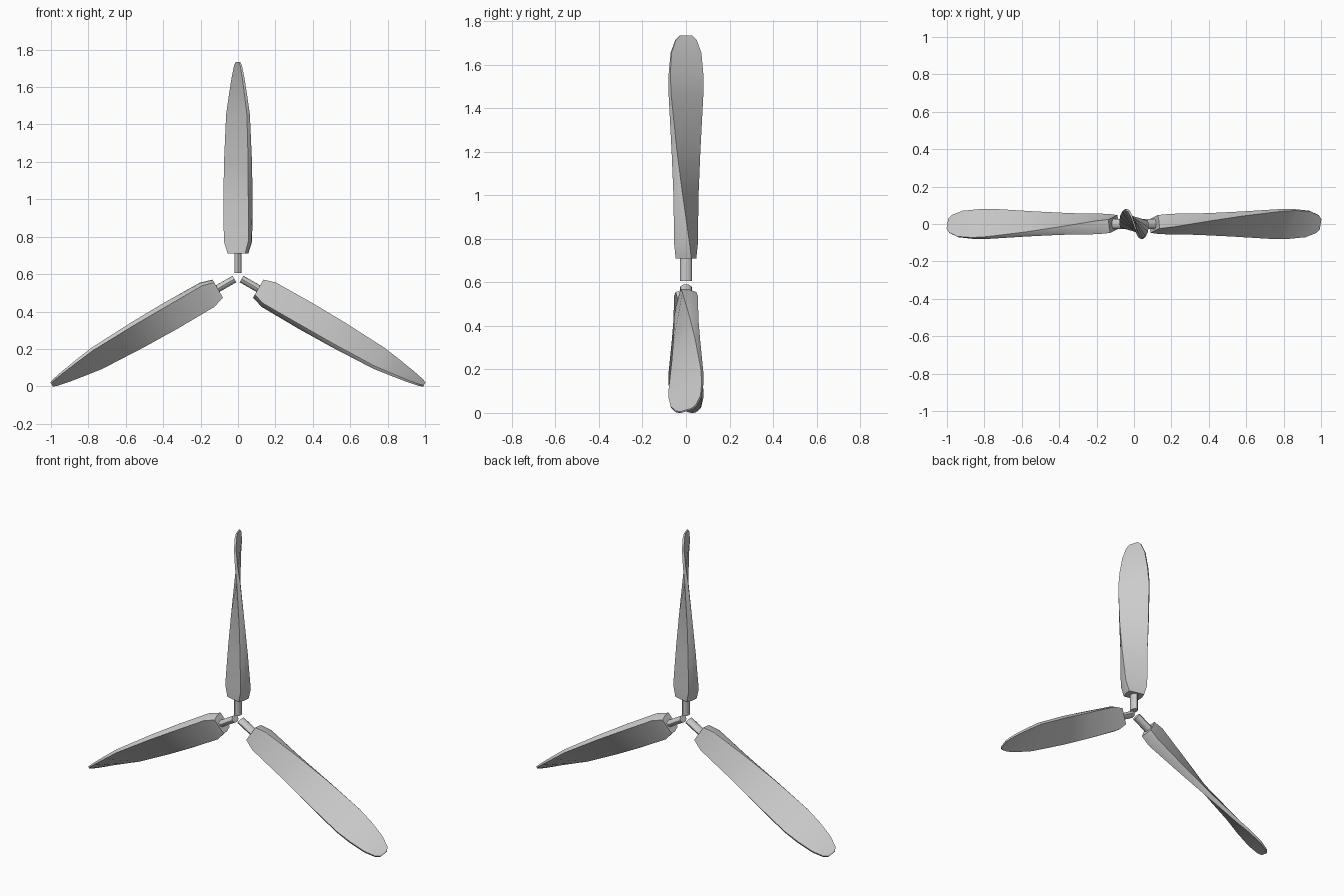
import bpy, bmesh
from math import radians, sin, cos, pi

if "Cube" in bpy.data.objects:
    bpy.data.objects.remove(bpy.data.objects["Cube"])

HUB_Z = 0.585

# stations along a blade: radius, half chord, twist in degrees, half thickness
STATIONS = [
    (0.125, 0.048, 14, 0.037),
    (0.19, 0.068, 16, 0.037),
    (0.42, 0.076, 29, 0.024),
    (0.62, 0.084, 40, 0.016),
    (0.87, 0.092, 53, 0.010),
    (0.97, 0.087, 61, 0.008),
    (1.07, 0.074, 68, 0.006),
    (1.13, 0.050, 71, 0.005),
    (1.15, 0.028, 72, 0.004),
]


def blade_section(r, c, twist, t):
    # flat faces with slightly bulged leading and trailing edges
    a = radians(twist)
    b = t * 0.15
    profile = [(c, -t), (c + b, 0), (c, t), (-c, t), (-c - b, 0), (-c, -t)]
    return [(u * cos(a) + v * sin(a), -u * sin(a) + v * cos(a), r) for u, v in profile]


def shank_section(r):
    return [(0.020 * cos(i * pi / 6), 0.028 * sin(i * pi / 6), r) for i in range(12)]


def loft(name, sections, turn):
    bm = bmesh.new()
    rings = [[bm.verts.new(p) for p in s] for s in sections]
    for lo, hi in zip(rings, rings[1:]):
        n = len(lo)
        for i in range(n):
            j = (i + 1) % n
            bm.faces.new((lo[i], lo[j], hi[j], hi[i]))
    bm.faces.new(rings[0][::-1])
    bm.faces.new(rings[-1])
    bmesh.ops.recalc_face_normals(bm, faces=bm.faces)
    mesh = bpy.data.meshes.new(name)
    bm.to_mesh(mesh)
    bm.free()
    ob = bpy.data.objects.new(name, mesh)
    bpy.context.collection.objects.link(ob)
    ob.location.z = HUB_Z
    ob.rotation_euler.y = turn
    bpy.ops.object.select_all(action='DESELECT')
    ob.select_set(True)
    bpy.context.view_layer.objects.active = ob
    bpy.ops.object.shade_smooth_by_angle(angle=radians(35))
    return ob


# three twisted blades, each on a short shank
for k in range(3):
    turn = k * 2 * pi / 3
    loft(f"blade_{k + 1}", [blade_section(*s) for s in STATIONS], turn)
    loft(f"blade_shank_{k + 1}", [shank_section(0.022), shank_section(0.14)], turn)
